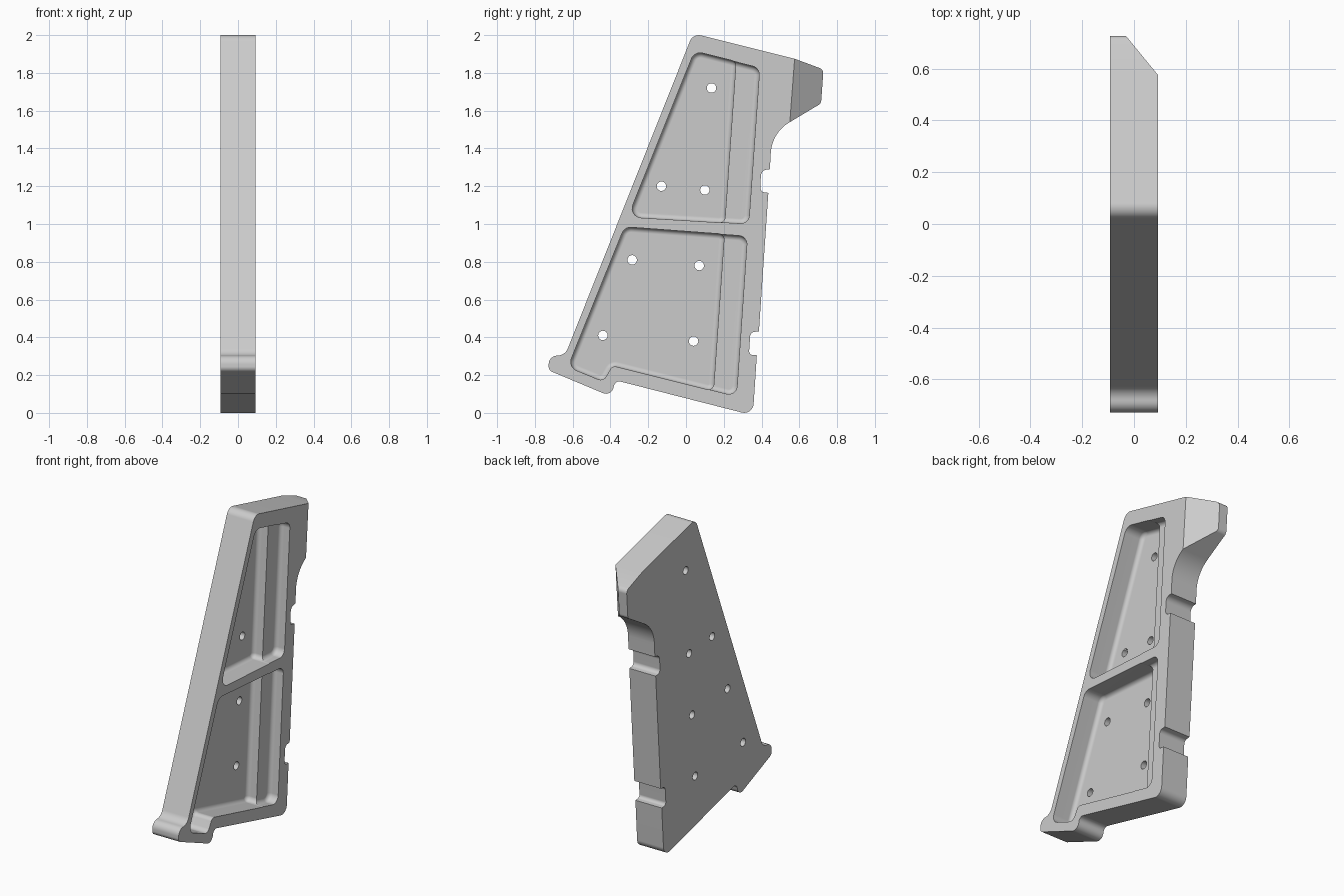
import bpy, bmesh, math
from mathutils import Vector

cube = bpy.data.objects.get("Cube")
if cube:
    bpy.data.objects.remove(cube, do_unlink=True)

HALF = 0.0925          # half the plate thickness
SHELF, FLOOR = HALF - 0.065, HALF - 0.132

grey = bpy.data.materials.new("light grey")
grey.use_nodes = True
grey.diffuse_color = (0.6, 0.6, 0.6, 1)
grey.node_tree.nodes["Principled BSDF"].inputs["Base Color"].default_value = grey.diffuse_color


def rounded(corners, steps=8):
    """Replace each (y, z, radius) corner with an arc."""
    out = []
    for i, (y, z, r) in enumerate(corners):
        c = Vector((y, z))
        if r == 0:
            out.append(c)
            continue
        a = (Vector(corners[i - 1][:2]) - c).normalized()
        b = (Vector(corners[(i + 1) % len(corners)][:2]) - c).normalized()
        half = a.angle(b) / 2
        centre = c + (a + b).normalized() * (r / math.sin(half))
        p = c + a * (r / math.tan(half)) - centre
        q = c + b * (r / math.tan(half)) - centre
        for k in range(steps + 1):
            t = k / steps
            sweep = math.pi - 2 * half
            out.append(centre + (p * math.sin((1 - t) * sweep) + q * math.sin(t * sweep)) / math.sin(sweep))
    return out


def prism(name, points, x0, x1, fillet=0):
    """Extrude a side profile along x, optionally rounding its x0 rim."""
    bm = bmesh.new()
    low = bm.faces.new([bm.verts.new((x0, p[0], p[1])) for p in points])
    rim = list(low.edges)
    new = bmesh.ops.extrude_face_region(bm, geom=[low], use_keep_orig=True)["geom"]
    for v in new:
        if isinstance(v, bmesh.types.BMVert):
            v.co.x = x1
    bmesh.ops.recalc_face_normals(bm, faces=bm.faces)
    if fillet:
        bmesh.ops.bevel(bm, geom=rim, offset=fillet, segments=5, profile=0.5,
                        affect='EDGES', clamp_overlap=False)
    mesh = bpy.data.meshes.new(name)
    bm.to_mesh(mesh)
    bm.free()
    mesh.materials.append(grey)
    obj = bpy.data.objects.new(name, mesh)
    bpy.context.collection.objects.link(obj)
    return obj


# Plate outline, counter-clockwise from the lower back corner
outline = [
    (0.354, -0.013, 0.05), (0.375, 0.305, 0),
    (0.333, 0.308, 0.02), (0.341, 0.426, 0.025), (0.386, 0.432, 0),
    (0.436, 1.165, 0), (0.392, 1.17, 0.025), (0.398, 1.285, 0.035), (0.444, 1.29, 0),
    (0.455, 1.483, 0.2), (0.715, 1.638, 0.03), (0.728, 1.818, 0.03), (0.575, 1.875, 0),
    (0.037, 2.009, 0.05), (-0.641, 0.303, 0.06),
    (-0.727, 0.303, 0.045), (-0.727, 0.225, 0.03),
    (-0.395, 0.086, 0.04), (-0.375, 0.173, 0.03),
]
plate = prism("side_plate", rounded(outline), -HALF, HALF)

# Slanted face on the upper hook
a, b, c = Vector((HALF, 0.575, 1.875)), Vector((HALF, 0.55, 1.545)), Vector((-0.03, 0.727, 1.85))
normal = (b - a).cross(c - a).normalized()
if normal.y < 0:
    normal = -normal
bm = bmesh.new()
bm.from_mesh(plate.data)
bmesh.ops.bisect_plane(bm, geom=bm.verts[:] + bm.edges[:] + bm.faces[:],
                       plane_co=a, plane_no=normal, clear_outer=True)
bmesh.ops.holes_fill(bm, edges=[e for e in bm.edges if e.is_boundary], sides=0)
bmesh.ops.recalc_face_normals(bm, faces=bm.faces)
bm.to_mesh(plate.data)
bm.free()

# Two pockets, each with a deep floor and a raised shelf along the back
cutters = []
pockets = {
    "upper": ([(0.045, 1.915, 0.05), (-0.307, 1.037, 0.05)],
              [(0.205, 1.006), (0.332, 0.998), (0.39, 1.828), (0.265, 1.86)]),
    "lower": ([(-0.325, 0.985, 0.05), (-0.625, 0.243, 0.05),
               (-0.437, 0.166, 0.035), (-0.39, 0.25, 0.03)],
              [(0.145, 0.116), (0.267, 0.085), (0.325, 0.937), (0.203, 0.946)]),
}
for name, (front, (low, low_back, top_back, top)) in pockets.items():
    deep = front + [(*low, 0.03), (*top, 0.03)]
    cutters.append(prism(name + "_floor_cutter", rounded(deep), FLOOR, 0.2, 0.026))
    run_low = Vector(low) - (Vector(low_back) - Vector(low)) * 0.5
    run_top = Vector(top) - (Vector(top_back) - Vector(top)) * 0.5
    lift = 0.002
    shelf = [(run_low.x, run_low.y + lift, 0), (low_back[0], low_back[1] + lift, 0.045),
             (top_back[0], top_back[1] - lift, 0.045), (run_top.x, run_top.y - lift, 0)]
    cutters.append(prism(name + "_shelf_cutter", rounded(shelf), SHELF, 0.2, 0.026))

# Through holes
holes = [(0.135, 1.72), (-0.13, 1.2), (0.1, 1.18), (-0.285, 0.81),
         (0.07, 0.78), (-0.44, 0.41), (0.04, 0.38)]
for y, z in holes:
    ring = [(y + 0.025 * math.cos(k * math.pi / 12), z + 0.025 * math.sin(k * math.pi / 12))
            for k in range(24)]
    cutters.append(prism("hole_cutter", ring, -0.2, 0.2))

bpy.ops.object.select_all(action='DESELECT')
plate.select_set(True)
bpy.context.view_layer.objects.active = plate
for cutter in cutters:
    mod = plate.modifiers.new("cut", 'BOOLEAN')
    mod.operation, mod.solver, mod.object = 'DIFFERENCE', 'EXACT', cutter
    bpy.ops.object.modifier_apply(modifier=mod.name)
    bpy.data.objects.remove(cutter, do_unlink=True)

# Smooth the fillets, keep the rims sharp
bpy.ops.object.shade_smooth_by_angle(angle=math.radians(30))
weighted = plate.modifiers.new("weighted normals", 'WEIGHTED_NORMAL')
weighted.keep_sharp = True
